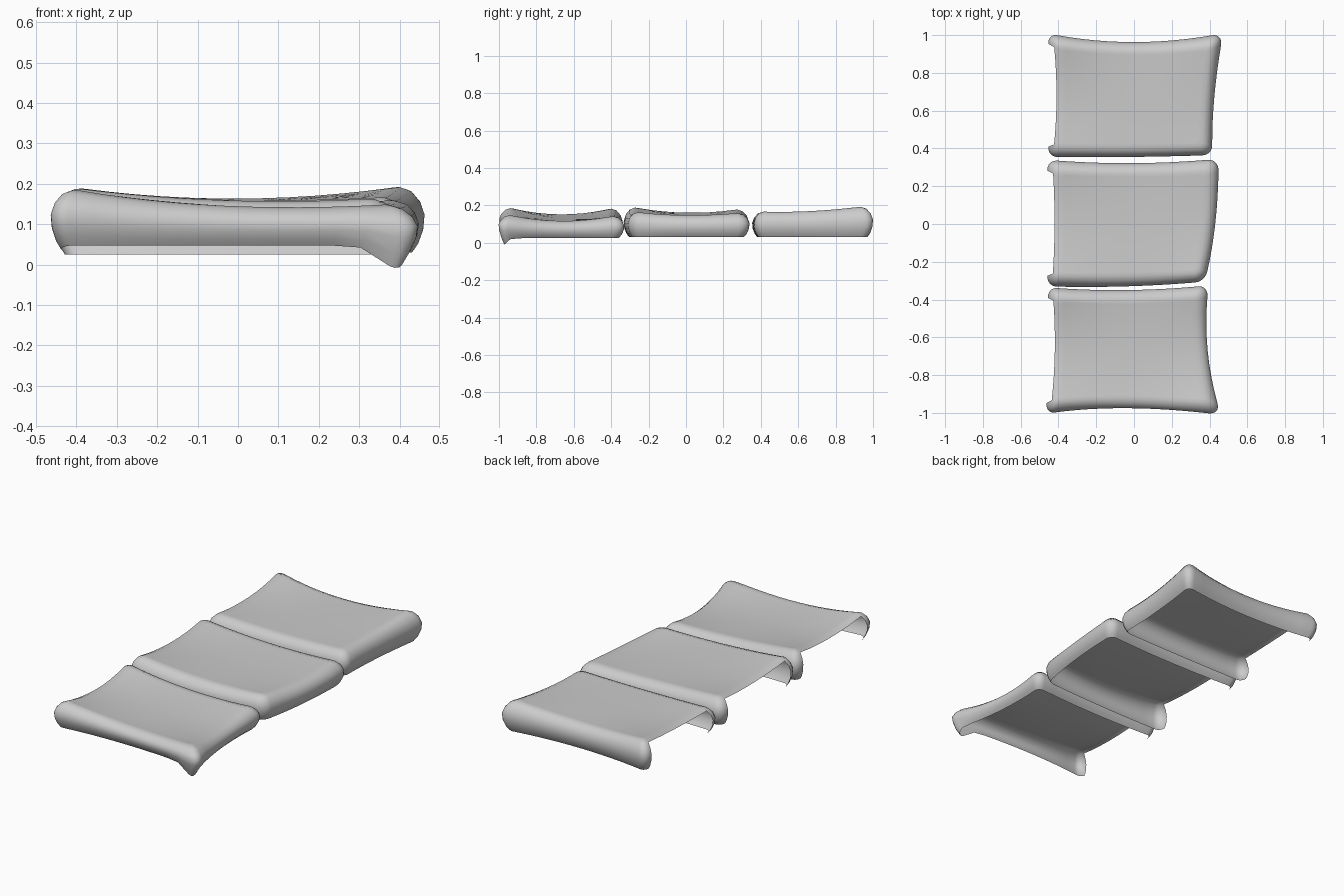
import bpy, bmesh, math

if "Cube" in bpy.data.objects:
    bpy.data.objects.remove(bpy.data.objects["Cube"])

HX, HY, R = 0.45, 0.325, 0.055      # nominal half sizes and corner radius
# side profile: inset from outline, fraction of the way down
SIDE = [(0.055, 0.0), (0.03, 0.06), (0.01, 0.22), (0.0, 0.42),
        (0.003, 0.65), (0.014, 0.86), (0.028, 1.0)]
SCALES = [0.93, 0.8, 0.6, 0.4, 0.2]


def quad(t):
    """Quadratic weights through -1, 0, 1."""
    return (t * (t - 1) / 2, 1 - t * t, t * (t + 1) / 2)


def ring(inset):
    """Rounded rectangle, starting at the right end of the front edge."""
    hx, hy, r = HX - inset, HY - inset, max(R - inset * 0.6, 0.015)
    corners = [(1, -1, 8), (1, 1, 12), (-1, 1, 8), (-1, -1, 12)]
    arcs = []
    for k, (sx, sy, _) in enumerate(corners):
        cx, cy = sx * (hx - r), sy * (hy - r)
        arcs.append([(cx + r * math.cos(a), cy + r * math.sin(a))
                     for a in [math.pi / 2 * (k - 1 + i / 5) for i in range(6)]])
    pts, open_idx = [], set()
    for k in range(4):
        pts += arcs[k]
        n = corners[k][2]
        a, b = arcs[k][-1], arcs[(k + 1) % 4][0]
        start = len(pts) - 1
        pts += [(a[0] + (b[0] - a[0]) * i / n, a[1] + (b[1] - a[1]) * i / n)
                for i in range(1, n)]
        if k == 2:                       # left edge is open
            open_idx = set(range(start, start + n))
    return pts, open_idx


def cushion(name, rows, base):
    def surf(px, py):
        wu, wv = quad(px / HX), quad(py / HY)
        return [sum(wu[i] * wv[j] * rows[j][i][c] for i in range(3) for j in range(3))
                for c in range(3)]

    bm = bmesh.new()
    loops = []
    outer, open_idx = ring(SIDE[0][0])
    # top panel rings
    centre = bm.verts.new(surf(0, 0))
    for s in reversed(SCALES):
        loops.append([bm.verts.new(surf(x * s, y * s)) for x, y in outer])
    # rounded sides
    for inset, f in SIDE:
        lp = []
        for (x, y), (tx, ty) in zip(ring(inset)[0], outer):
            p, top = surf(x, y), surf(tx, ty)[2]
            zb = base(x / HX, y / HY)
            lp.append(bm.verts.new((p[0], p[1], top + (zb - top) * f)))
        loops.append(lp)
    n = len(outer)
    for i in range(n):
        bm.faces.new((centre, loops[0][i], loops[0][(i + 1) % n]))
    for k in range(len(loops) - 1):
        for i in range(n):
            if k >= len(SCALES) + 1 and i in open_idx:
                continue
            j = (i + 1) % n
            bm.faces.new((loops[k][i], loops[k + 1][i], loops[k + 1][j], loops[k][j]))
    bmesh.ops.delete(bm, geom=[v for v in bm.verts if not v.link_faces], context='VERTS')
    me = bpy.data.meshes.new(name)
    bm.to_mesh(me)
    bm.free()
    for p in me.polygons:
        p.use_smooth = True
    ob = bpy.data.objects.new(name, me)
    bpy.context.collection.objects.link(ob)


def front_base(u, v):
    # raised front hem with one drooping corner
    z = 0.025 + 0.03 * max(0.0, min(1.0, -v * 3 - 2))
    return z - 0.055 * math.exp(-((u - 0.88) ** 2 + (v + 0.9) ** 2) / 0.012)


# control rows run front to back, each left, middle, right
cushion("front_cushion", [
    [(-.47, -1.005, .215), (-.04, -.975, .152), (.46, -1.01, .17)],
    [(-.447, -.67, .155), (-.03, -.67, .132), (.39, -.67, .115)],
    [(-.46, -.335, .21), (-.04, -.35, .152), (.395, -.325, .16)]], front_base)
cushion("middle_cushion", [
    [(-.463, -.33, .21), (-.04, -.33, .163), (.375, -.305, .175)],
    [(-.45, 0, .163), (-.01, 0, .15), (.43, 0, .148)],
    [(-.463, .34, .195), (-.01, .322, .16), (.448, .345, .168)]],
    lambda u, v: 0.03)
cushion("back_cushion", [
    [(-.46, .355, .175), (-.02, .355, .158), (.415, .365, .172)],
    [(-.44, .68, .16), (0, .66, .158), (.425, .67, .172)],
    [(-.46, 1.01, .212), (0, .963, .165), (.472, 1.01, .212)]],
    lambda u, v: 0.03)
